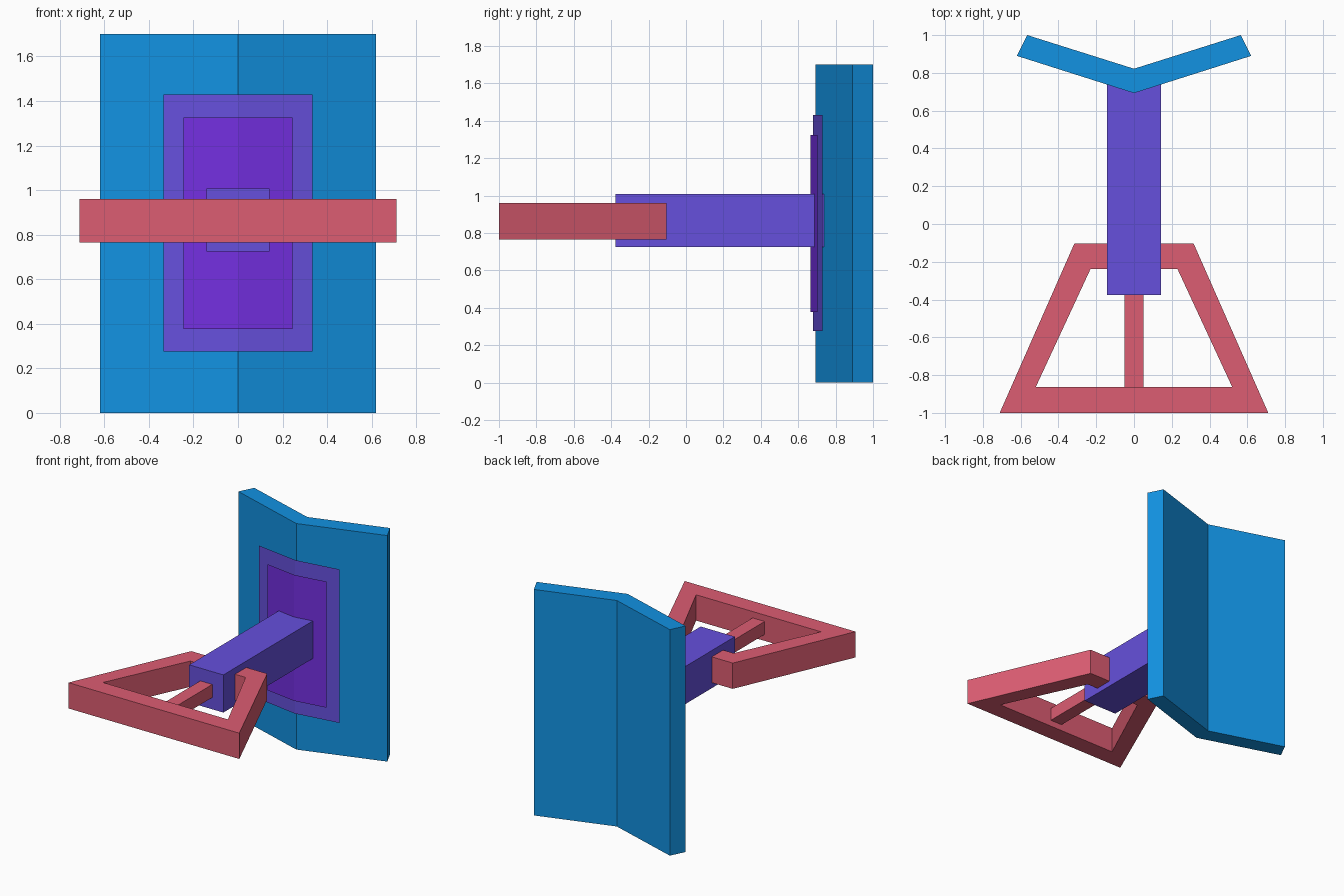
import bpy, bmesh

if "Cube" in bpy.data.objects:
    bpy.data.objects.remove(bpy.data.objects["Cube"])


def material(name, rgb):
    """Flat colour given as sRGB bytes, stored linear."""
    mat = bpy.data.materials.new(name)
    lin = [((c / 255 + 0.055) / 1.055) ** 2.4 if c > 10 else c / 255 / 12.92 for c in rgb]
    mat.diffuse_color = (*lin, 1)
    mat.use_nodes = True
    mat.node_tree.nodes["Principled BSDF"].inputs["Base Color"].default_value = mat.diffuse_color
    return mat


blue = material("blue", (18, 146, 226))
violet = material("violet", (102, 80, 220))
purple = material("purple", (115, 47, 224))
red = material("red", (220, 93, 114))


def add_object(name, bm, mat):
    mesh = bpy.data.meshes.new(name)
    bm.to_mesh(mesh)
    bm.free()
    mesh.materials.append(mat)
    obj = bpy.data.objects.new(name, mesh)
    bpy.context.collection.objects.link(obj)
    return obj


def extrude_up(bm, height):
    geom = bmesh.ops.extrude_face_region(bm, geom=bm.faces[:])["geom"]
    verts = [g for g in geom if isinstance(g, bmesh.types.BMVert)]
    bmesh.ops.translate(bm, verts=verts, vec=(0, 0, height))
    bmesh.ops.recalc_face_normals(bm, faces=bm.faces[:])


def prism(name, outline, z0, z1, mat):
    bm = bmesh.new()
    bm.faces.new([bm.verts.new((x, y, z0)) for x, y in outline])
    extrude_up(bm, z1 - z0)
    return add_object(name, bm, mat)


def box(name, half_x, y0, y1, z0, z1, mat):
    return prism(name, [(-half_x, y0), (half_x, y0), (half_x, y1), (-half_x, y1)], z0, z1, mat)


def ring(name, outer, inner, z0, z1, mat):
    bm = bmesh.new()
    a = [bm.verts.new((x, y, z0)) for x, y in outer]
    b = [bm.verts.new((x, y, z0)) for x, y in inner]
    for i in range(len(a)):
        j = (i + 1) % len(a)
        bm.faces.new((a[i], a[j], b[j], b[i]))
    extrude_up(bm, z1 - z0)
    return add_object(name, bm, mat)


def folded_plate(name, half_x, y_mid, y_edge, z0, z1, mat):
    """Paper-thin plate folded at x = 0, facing the front."""
    bm = bmesh.new()
    cols = [[bm.verts.new((x, y, z)) for z in (z0, z1)]
            for x, y in ((-half_x, y_edge), (0, y_mid), (half_x, y_edge))]
    for l, r in zip(cols, cols[1:]):
        bm.faces.new((l[0], r[0], r[1], l[1]))
    return add_object(name, bm, mat)


def trapezoid(half_front, y_front, half_back, y_back):
    return [(-half_front, y_front), (half_front, y_front), (half_back, y_back), (-half_back, y_back)]


# V-shaped shield panel, split along the fold so each wing is one convex block
bm = bmesh.new()
front, back = [(-0.62, 0.89), (0, 0.693), (0.62, 0.89)], [(-0.565, 1.0), (0, 0.822), (0.565, 1.0)]
f = [bm.verts.new((x, y, 0)) for x, y in front]
b = [bm.verts.new((x, y, 0)) for x, y in back]
for i in range(2):
    bm.faces.new((f[i], f[i + 1], b[i + 1], b[i]))
extrude_up(bm, 1.7)
add_object("shield_panel", bm, blue)

# Stacked backing plates on the panel front
folded_plate("outer_plate", 0.335, 0.68, 0.73, 0.275, 1.43, violet)
folded_plate("inner_plate", 0.245, 0.665, 0.702, 0.377, 1.325, purple)

# Square shaft
box("shaft", 0.142, -0.377, 0.74, 0.725, 1.008, violet)

# Handle: trapezoid frame and centre strut
ring("handle_frame", trapezoid(0.711, -1.0, 0.316, -0.104),
     trapezoid(0.52, -0.863, 0.23, -0.238), 0.766, 0.96, red)
box("handle_strut", 0.05, -0.87, -0.37, 0.814, 0.912, red)
